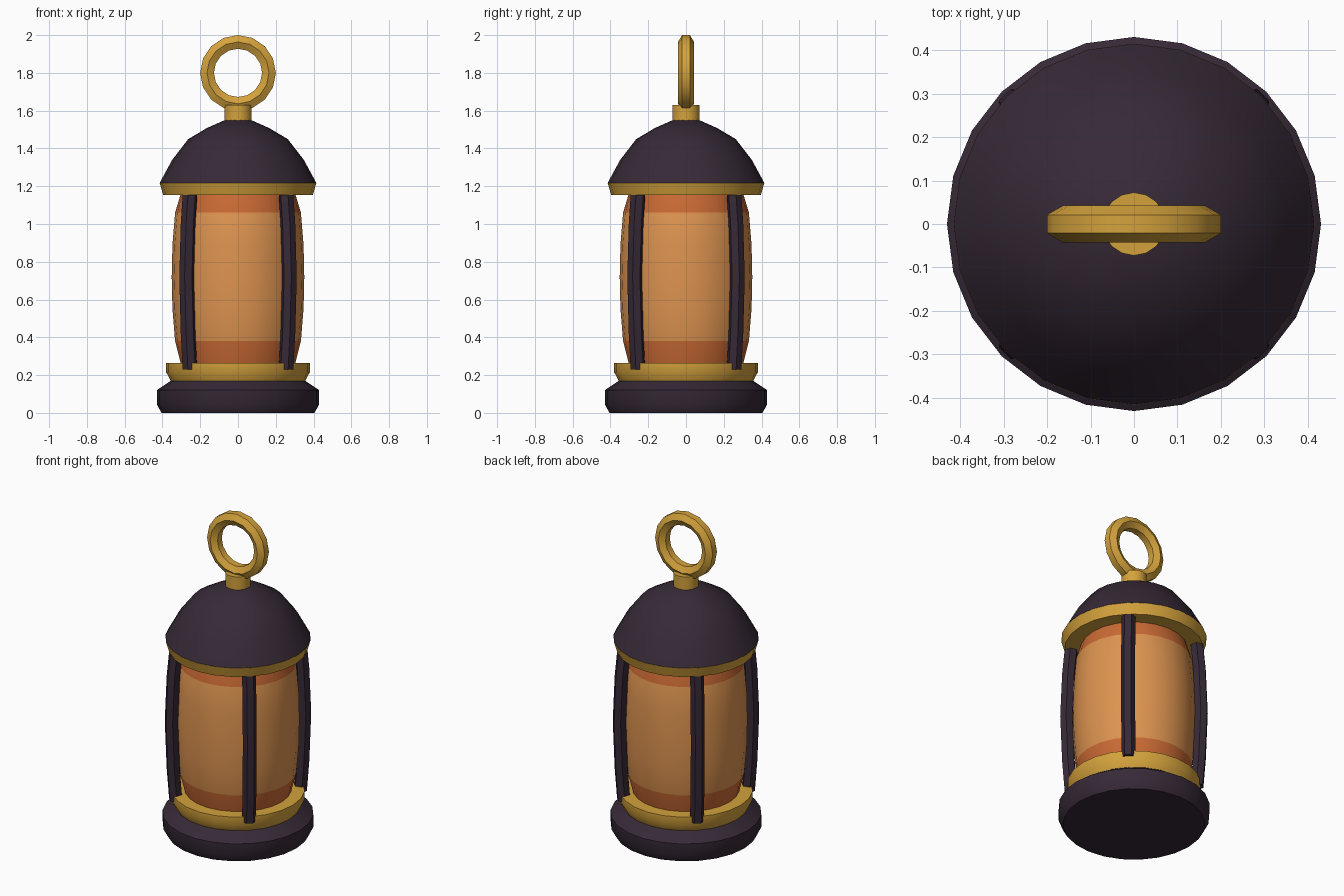
import bpy, bmesh, math
from mathutils import Vector

if "Cube" in bpy.data.objects:
    bpy.data.objects.remove(bpy.data.objects["Cube"])


def material(name, rgb):
    m = bpy.data.materials.new(name)
    lin = [((c / 255 + 0.055) / 1.055) ** 2.4 for c in rgb]
    m.diffuse_color = (*lin, 1)
    m.use_nodes = True
    m.node_tree.nodes["Principled BSDF"].inputs["Base Color"].default_value = m.diffuse_color
    return m


IRON = material("dark iron", (54, 41, 54))
GOLD = material("brass", (212, 162, 60))
GLASS = material("amber glass", (222, 148, 80))
BAND = material("burnt orange", (202, 106, 52))


def finish(name, bm, mats, angle=30):
    bmesh.ops.recalc_face_normals(bm, faces=bm.faces[:])
    me = bpy.data.meshes.new(name)
    bm.to_mesh(me)
    bm.free()
    for m in mats:
        me.materials.append(m)
    ob = bpy.data.objects.new(name, me)
    bpy.context.collection.objects.link(ob)
    bpy.ops.object.select_all(action='DESELECT')
    ob.select_set(True)
    bpy.context.view_layer.objects.active = ob
    bpy.ops.object.shade_smooth_by_angle(angle=math.radians(angle))
    return ob


def skin(bm, rings, closed=False):
    """Bridge rings of points with quads; cap the ends unless closed."""
    vr = [[bm.verts.new(p) for p in ring] for ring in rings]
    n = len(vr[0])
    pairs = list(zip(vr, vr[1:])) + ([(vr[-1], vr[0])] if closed else [])
    for a, b in pairs:
        for i in range(n):
            j = (i + 1) % n
            bm.faces.new((a[i], a[j], b[j], b[i]))
    if not closed:
        bm.faces.new(vr[0])
        bm.faces.new(vr[-1])


def lathe(name, profile, mats, sides=24, rule=None):
    bm = bmesh.new()
    skin(bm, [[(r * math.cos(2 * math.pi * i / sides),
                r * math.sin(2 * math.pi * i / sides), z) for i in range(sides)]
              for r, z in profile])
    if rule:
        for f in bm.faces:
            f.material_index = rule(f.calc_center_median())
    return finish(name, bm, mats)


# Base foot and brass collar
lathe("base", [(0.405, 0), (0.43, 0.045), (0.43, 0.12), (0.355, 0.17)], [IRON])
lathe("lower_collar", [(0.355, 0.168), (0.38, 0.215), (0.38, 0.265)], [GOLD])

# Glass barrel with darker bands at both ends
lathe("glass", [(0.30, 0.25), (0.333, 0.38), (0.347, 0.55), (0.351, 0.72),
                (0.347, 0.89), (0.333, 1.06), (0.30, 1.17)], [GLASS, BAND],
      rule=lambda c: int(c.z < 0.38 or c.z > 1.06))

# Roof rim, dome and neck
lathe("roof_rim", [(0.396, 1.153), (0.415, 1.218)], [GOLD])
lathe("roof", [(0.415, 1.217), (0.348, 1.34), (0.264, 1.449),
               (0.165, 1.508), (0.07, 1.55)], [IRON])
lathe("neck", [(0.0725, 1.53), (0.0725, 1.63)], [GOLD], sides=16)

# Hanging ring with hexagonal section
bm = bmesh.new()
rings = []
for i in range(16):
    a = 2 * math.pi * i / 16
    ring = []
    for k in range(6):
        t = math.pi * k / 3
        r = 0.164 + 0.042 * math.sin(t)
        ring.append((r * math.cos(a), 0.042 * math.cos(t), 1.8 + r * math.sin(a)))
    rings.append(ring)
skin(bm, rings, closed=True)
finish("hanging_ring", bm, [GOLD])

# Four bowed cage bars on the diagonals
path = [(0.36, 0.23), (0.374, 0.42), (0.385, 0.72), (0.374, 1.0), (0.358, 1.175)]
for q in range(4):
    a = math.pi / 4 + q * math.pi / 2
    out = Vector((math.cos(a), math.sin(a), 0))
    side = Vector((-math.sin(a), math.cos(a), 0))
    bm = bmesh.new()
    skin(bm, [[out * (r + 0.04 * math.sin(k * math.pi / 3))
               + side * 0.04 * math.cos(k * math.pi / 3) + Vector((0, 0, z))
               for k in range(6)] for r, z in path])
    finish(f"cage_bar_{q + 1}", bm, [IRON])
